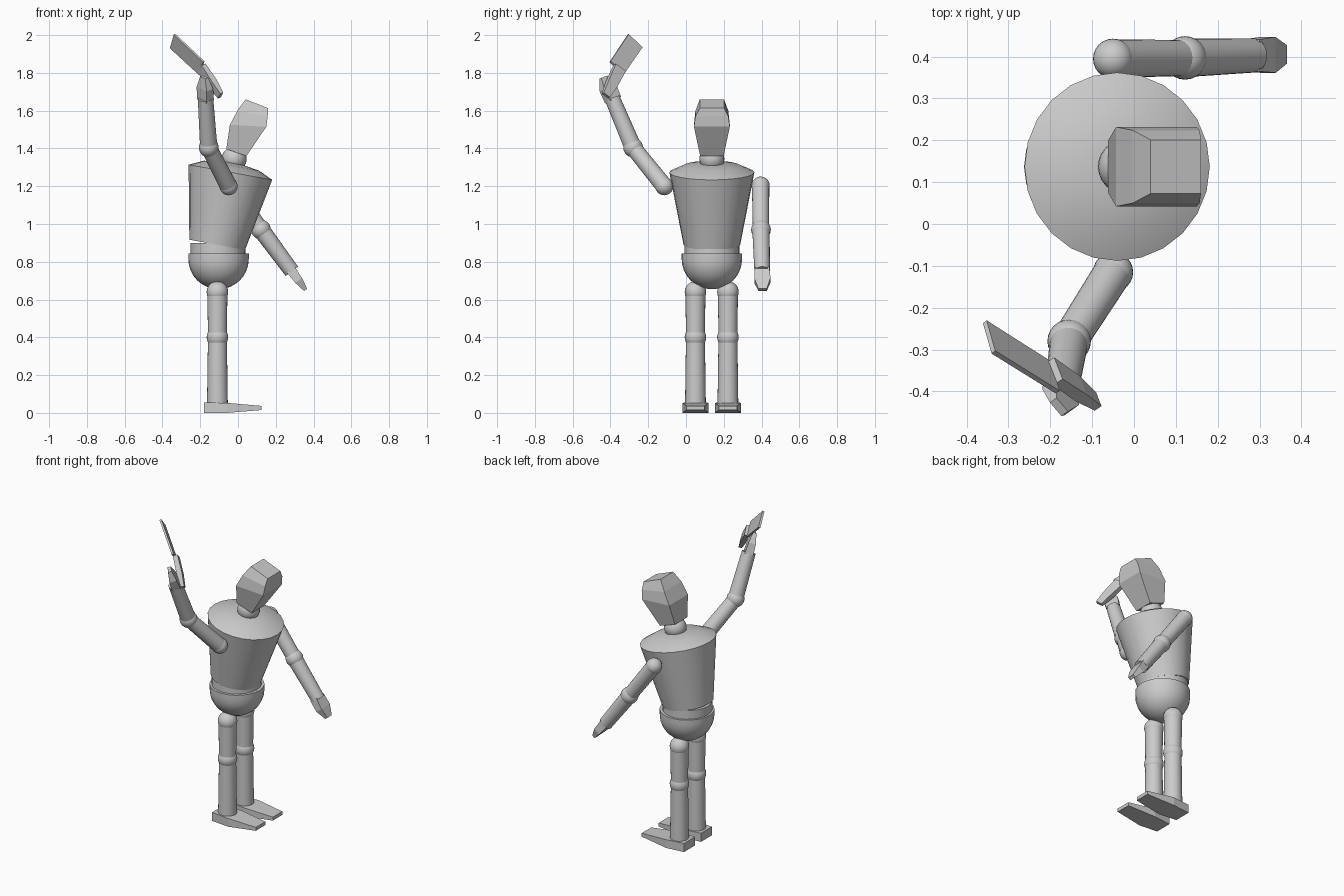
import bpy, bmesh, math
from mathutils import Vector as V, Matrix

if "Cube" in bpy.data.objects:
    bpy.data.objects.remove(bpy.data.objects["Cube"])

YC = 0.137   # body mid-plane (figure looks along +x)


def make(name, bm, smooth=True):
    bmesh.ops.recalc_face_normals(bm, faces=bm.faces[:])
    me = bpy.data.meshes.new(name)
    bm.to_mesh(me)
    bm.free()
    ob = bpy.data.objects.new(name, me)
    bpy.context.collection.objects.link(ob)
    if smooth:
        bpy.context.view_layer.objects.active = ob
        ob.select_set(True)
        bpy.ops.object.shade_smooth_by_angle(angle=math.radians(35))
        ob.select_set(False)
    return ob


def ball(name, c, r):
    bm = bmesh.new()
    bmesh.ops.create_uvsphere(bm, u_segments=24, v_segments=14, radius=r,
                              matrix=Matrix.Translation(c))
    return make(name, bm)


def lathe(name, profile, mat, n=24):
    """Solid of revolution about local z; profile = (radius, height)."""
    bm = bmesh.new()
    rings = []
    for r, h in profile:
        rings.append([bm.verts.new(mat @ V((r * math.cos(2 * math.pi * i / n),
                                            r * math.sin(2 * math.pi * i / n), h)))
                      for i in range(n)])
    for a, b in zip(rings, rings[1:]):
        for i in range(n):
            j = (i + 1) % n
            bm.faces.new((a[i], a[j], b[j], b[i]))
    bm.faces.new(rings[0])
    bm.faces.new(rings[-1])
    return make(name, bm)


def limb(name, a, b, r1, r2):
    a, b = V(a), V(b)
    d = b - a
    mat = Matrix.Translation(a) @ d.to_track_quat('Z', 'Y').to_matrix().to_4x4()
    return lathe(name, [(r1, 0), (r2, d.length)], mat)


def loft(name, rings):
    """Flat-faced solid through a chain of four-cornered rings."""
    bm = bmesh.new()
    vs = [[bm.verts.new(p) for p in ring] for ring in rings]
    for a, b in zip(vs, vs[1:]):
        for i in range(4):
            j = (i + 1) % 4
            bm.faces.new((a[i], a[j], b[j], b[i]))
    bm.faces.new(vs[0])
    bm.faces.new(vs[-1])
    return make(name, bm, False)


def slab(name, origin, along, wide, stations):
    """Stations: (distance, half width, low, high) along a direction."""
    o, d = V(origin), V(along).normalized()
    w = V(wide)
    w = (w - d * w.dot(d)).normalized()
    u = d.cross(w)
    return loft(name, [[o + d * t + w * s * h + u * k
                        for s, k in ((-1, lo), (1, lo), (1, hi), (-1, hi))]
                       for t, h, lo, hi in stations])


# legs and feet
for side, y in (("right", 0.05), ("left", 0.222)):
    x = -0.109
    ball(side + "_hip", (x, y, 0.64), 0.057)
    limb(side + "_thigh", (x, y, 0.64), (x, y, 0.40), 0.053, 0.05)
    ball(side + "_knee", (x, y, 0.40), 0.057)
    limb(side + "_shin", (x, y, 0.40), (x, y, 0.05), 0.05, 0.055)
    slab(side + "_foot", (-0.18, y, 0), (1, 0, 0), (0, 1, 0),
         [(0, 0.055, 0, 0.055), (0.12, 0.068, 0, 0.053), (0.305, 0.048, 0.015, 0.037)])

# pelvis bowl
bowl = [(0.16 * math.sin(a), 0.815 - 0.16 * math.cos(a))
        for a in [math.pi / 2 * i / 8 for i in range(9)]]
bowl[0] = (0.005, 0.655)
lathe("pelvis", bowl + [(0.16, 0.845)], Matrix.Translation((-0.103, YC, 0)))

# waist and leaning chest
lathe("waist", [(0.145, 0.82), (0.145, 0.9)], Matrix.Translation((-0.106, YC, 0)))
lean = Matrix.Translation((-0.11, YC, 0.89)) @ Matrix.Rotation(math.radians(10.3), 4, 'Y')
lathe("chest", [(0.15, 0), (0.225, 0.39), (0.15, 0.425), (0.06, 0.44)], lean)

# neck and head
ball("neck", (-0.02, YC, 1.345), 0.066)
head = [  # back x, back z, front x, front z, half width
    (-0.062, 1.397, 0.045, 1.36, 0.062),
    (-0.043, 1.525, 0.15, 1.515, 0.095),
    (-0.003, 1.6, 0.157, 1.57, 0.087),
    (0.04, 1.66, 0.16, 1.613, 0.064)]
loft("head", [[(bx, YC - h, bz), (fx, YC - h, fz), (fx, YC + h, fz), (bx, YC + h, bz)]
              for bx, bz, fx, fz, h in head])

# arms and hands
arms = {
    "left": ((-0.05, 0.395, 1.203), (0.122, 0.397, 0.97), (0.285, 0.403, 0.75), (0, 1, 0)),
    "right": ((-0.05, -0.115, 1.2), (-0.155, -0.28, 1.405), (-0.172, -0.39, 1.665),
              (0.57, -0.8, 0))}
for side, (shoulder, elbow, wrist, wide) in arms.items():
    ball(side + "_shoulder", shoulder, 0.048)
    limb(side + "_upper_arm", shoulder, elbow, 0.046, 0.043)
    ball(side + "_elbow", elbow, 0.052)
    limb(side + "_forearm", elbow, wrist, 0.046, 0.041)
    slab(side + "_hand", wrist, V(wrist) - V(elbow), wide,
         [(-0.01, 0.038, -0.026, 0.026), (0.06, 0.043, -0.022, 0.022),
          (0.122, 0.022, -0.01, 0.01)])

# cleaver held in the raised hand
grip = V((-0.192, -0.352, 1.825))
across = (-0.03, 0.08, -0.065)
slab("cleaver_handle", grip, (0.1, -0.072, -0.145), across,
     [(0, 0.034, -0.014, 0.014), (0.11, 0.03, -0.016, 0.016), (0.19, 0.022, -0.01, 0.01)])
slab("cleaver_blade", grip + V((0, -0.015, 0)), (-0.156, 0.098, 0.145), across,
     [(0, 0.05, -0.006, 0.006), (0.232, 0.052, -0.006, 0.006)])
